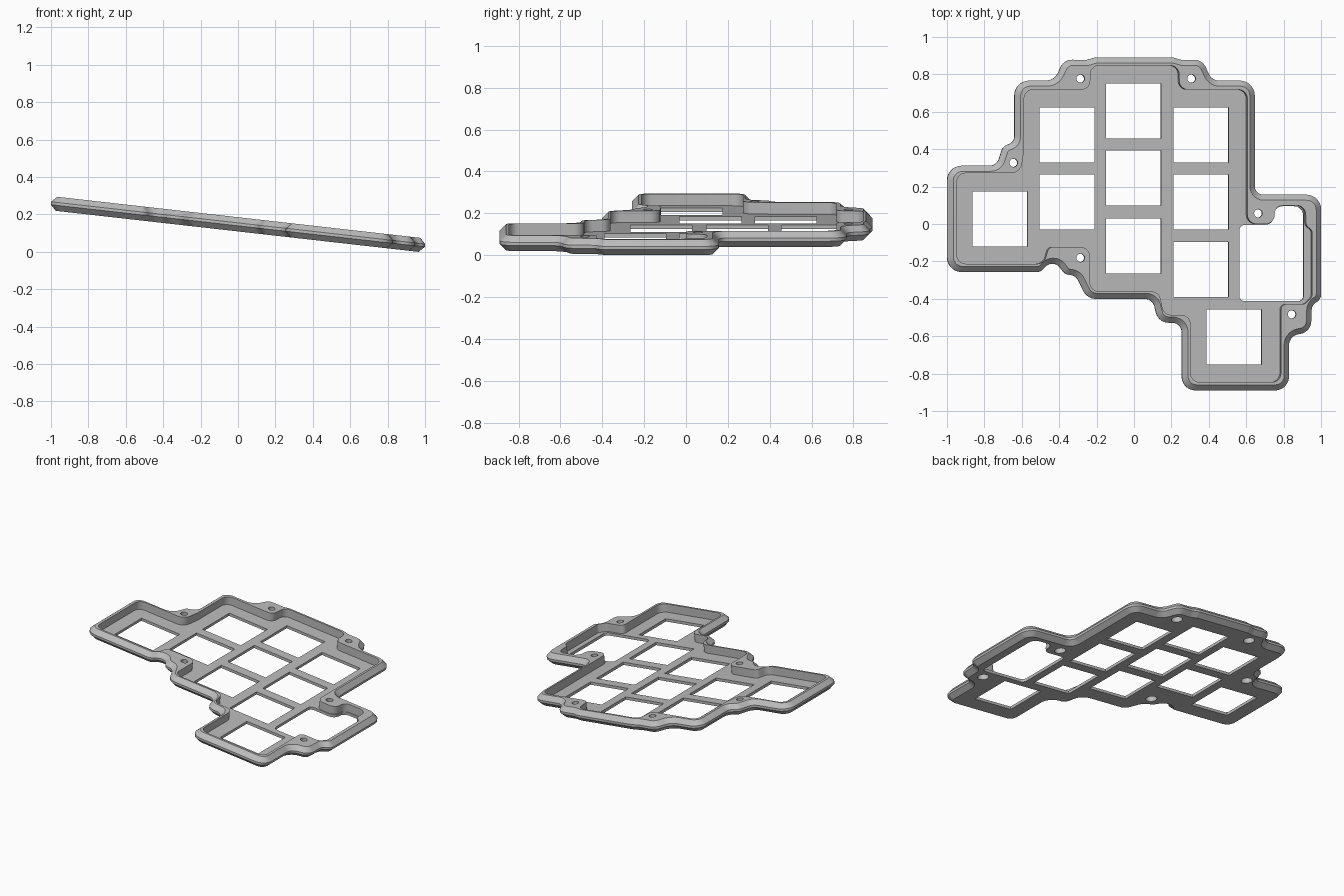
import bpy, bmesh, math
from mathutils import Vector, Matrix

if "Cube" in bpy.data.objects:
    bpy.data.objects.remove(bpy.data.objects["Cube"])

TILT = math.radians(6.45)
T = 0.0755          # full case height
FLOOR = 0.019       # switch plate thickness
CH = 0.03           # edge chamfer

grey = bpy.data.materials.new("case grey")
grey.diffuse_color = (0.5, 0.5, 0.5, 1)
grey.use_nodes = True
grey.node_tree.nodes["Principled BSDF"].inputs["Base Color"].default_value = grey.diffuse_color


def rounded(corners, seg=7):
    """Polygon with a fillet (x, y, radius) on every corner."""
    pts, n = [], len(corners)
    for i, (x, y, r) in enumerate(corners):
        p = Vector((x, y))
        a = Vector(corners[i - 1][:2]) - p
        b = Vector(corners[(i + 1) % n][:2]) - p
        half = a.angle(b) / 2
        t = min(r / math.tan(half), a.length * 0.49, b.length * 0.49)
        r = t * math.tan(half)
        c = p + (a.normalized() + b.normalized()).normalized() * (r / math.sin(half))
        s, e = p + a.normalized() * t - c, p + b.normalized() * t - c
        sweep = s.angle_signed(e)
        for k in range(seg + 1):
            ang = -sweep * k / seg
            pts.append(c + Matrix.Rotation(ang, 2) @ s)
    return [Vector((p.x / math.cos(TILT), p.y)) for p in pts]


def inset(pts, d):
    """Offset a clockwise outline inwards."""
    out, n = [], len(pts)
    for i, p in enumerate(pts):
        e1 = (p - pts[i - 1]).normalized()
        e2 = (pts[(i + 1) % n] - p).normalized()
        n1, n2 = Vector((e1.y, -e1.x)), Vector((e2.y, -e2.x))
        m = (n1 + n2).normalized()
        out.append(p + m * (d / max(0.5, m.dot(n1))))
    return out


def add_loft(bm, rings):
    """Closed solid through (outline, height) rings."""
    loops = [[bm.verts.new((p.x, p.y, z)) for p in pts] for pts, z in rings]
    n = len(loops[0])
    for lo, hi in zip(loops, loops[1:]):
        for i in range(n):
            j = (i + 1) % n
            bm.faces.new((lo[i], lo[j], hi[j], hi[i]))
    bm.faces.new(loops[0][::-1])
    bm.faces.new(loops[-1])


def finish(bm, name):
    bmesh.ops.recalc_face_normals(bm, faces=bm.faces)
    me = bpy.data.meshes.new(name)
    bm.to_mesh(me)
    bm.free()
    ob = bpy.data.objects.new(name, me)
    bpy.context.collection.objects.link(ob)
    me.materials.append(grey)
    return ob


def solid(name, *lofts):
    bm = bmesh.new()
    for rings in lofts:
        add_loft(bm, rings)
    return finish(bm, name)


def prism(pts, z0, z1):
    return [(pts, z0), (pts, z1)]


def circle(x, y, r, n=24):
    return [Vector((x / math.cos(TILT) + r * math.cos(-2 * math.pi * i / n),
                    y + r * math.sin(-2 * math.pi * i / n))) for i in range(n)]


def square(x, y, h=0.147):
    return [Vector(((x + a * h) / math.cos(TILT), y + b * h))
            for a, b in ((-1, -1), (-1, 1), (1, 1), (1, -1))]


# Outer outline, clockwise
outer = rounded([
    (-1, .315, .08), (-.735, .315, .05), (-.70, .42, .05), (-.64, .44, .05),
    (-.64, .77, .08), (-.425, .77, .07), (-.375, .882, .07), (-.255, .88, .05),
    (-.21, .893, .05), (.21, .893, .05), (.255, .88, .05), (.365, .882, .07),
    (.415, .77, .06), (.645, .77, .08), (.645, .16, .045), (1, .16, .08),
    (1, -.40, .06), (.95, -.43, .05), (.945, -.575, .07), (.828, -.595, .06),
    (.828, -.887, .075), (.255, -.887, .075), (.255, -.525, .05),
    (.13, -.525, .07), (.10, -.398, .05), (-.25, -.398, .08),
    (-.31, -.275, .05), (-.37, -.265, .05), (-.41, -.21, .05), (-.46, -.21, .05),
    (-.50, -.254, .05), (-1, -.254, .08)])

# Inner rim outline, clockwise
inner = rounded([
    (-.952, .275, .05), (-.61, .275, .06), (-.592, .40, .06), (-.592, .722, .05),
    (-.24, .722, .045), (-.235, .85, .045), (.235, .85, .045), (.24, .722, .045),
    (.602, .722, .05), (.602, .003, .05), (.748, .003, .05), (.748, .103, .045),
    (.913, .103, .05), (.915, -.005, .03), (.948, -.03, .03), (.948, -.385, .03),
    (.91, -.425, .03), (.782, -.425, .03), (.782, -.843, .05), (.298, -.843, .05),
    (.298, -.483, .05), (.155, -.483, .05), (.13, -.358, .05), (-.24, -.358, .05),
    (-.24, -.12, .05), (-.46, -.12, .03), (-.485, -.21, .05), (-.952, -.21, .05)])

# Case body with chamfered top and bottom edges
case = solid("keyboard_case", [(inset(outer, CH), 0), (outer, CH),
                               (outer, T - CH), (inset(outer, CH), T)])

# Cutters: cavity, switch holes, controller opening, screw holes, counterbores
keys = [(-.715, .03), (-.355, .48), (-.355, .12), (.0, .607), (.0, .248),
        (.0, -.115), (.36, .48), (.36, .12), (.36, -.24), (.537, -.60)]
screws = [(-.29, .78), (.303, .78), (-.648, .33), (.66, .06), (.84, -.48),
          (-.29, -.178)]
opening = rounded([(.565, -.002, .03), (.751, -.002, .05), (.751, .098, .045),
                   (.909, .098, .05), (.909, -.41, .03), (.565, -.41, .03)])
cutters = [
    solid("cavity_cutter", prism(inner, FLOOR, T + .1)),
    solid("switch_cutter", *[prism(square(*k), -.05, FLOOR + .01) for k in keys]),
    solid("opening_cutter", prism(opening, -.05, FLOOR + .003)),
    solid("counterbore_cutter", *[prism(circle(x, y, .036), -.05, .045) for x, y in screws]),
    solid("screw_cutter", *[prism(circle(x, y, .022), .03, T + .1) for x, y in screws]),
]
bpy.context.view_layer.objects.active = case
case.select_set(True)
for c in cutters:
    mod = case.modifiers.new(c.name, 'BOOLEAN')
    mod.operation = 'DIFFERENCE'
    mod.solver = 'EXACT'
    mod.object = c
    bpy.ops.object.modifier_apply(modifier=mod.name)
    bpy.data.objects.remove(c)

# Tilt the case sideways and rest it on the ground
me = case.data
me.transform(Matrix.Rotation(TILT, 4, 'Y') @ Matrix.Translation((0, 0, -T / 2)))
lo = [min(v.co[k] for v in me.vertices) for k in range(3)]
hi = [max(v.co[k] for v in me.vertices) for k in range(3)]
me.transform(Matrix.Translation((-(lo[0] + hi[0]) / 2, -(lo[1] + hi[1]) / 2, -lo[2])))
bpy.ops.object.shade_smooth_by_angle(angle=math.radians(30))
